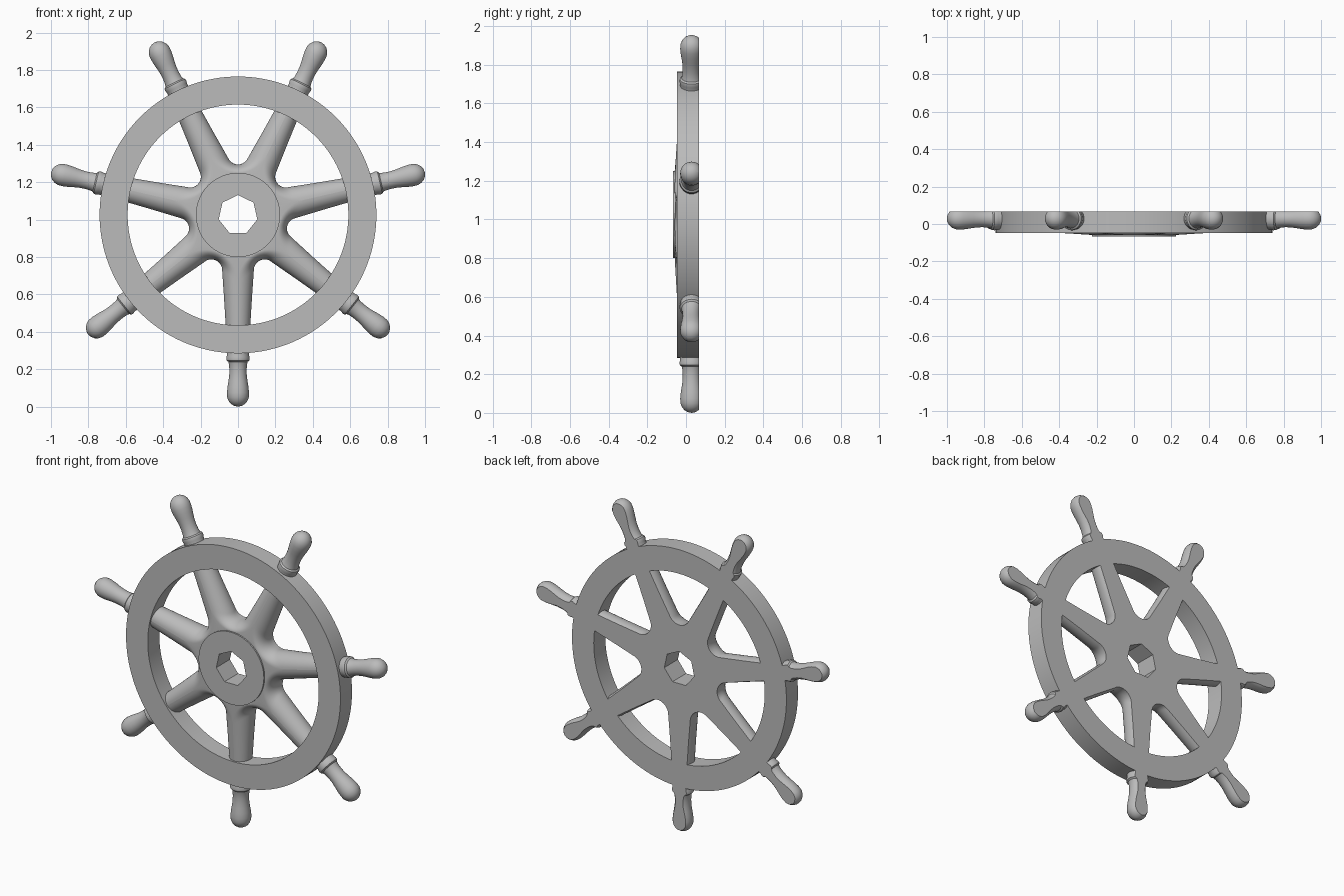
import bpy, bmesh
from math import sin, cos, pi, sqrt, radians, atan2, hypot
from mathutils import Matrix, Vector

if "Cube" in bpy.data.objects:
    bpy.data.objects.remove(bpy.data.objects["Cube"], do_unlink=True)

COUNT = 7                  # spokes and handles
STEP = 2 * pi / COUNT
HALF = STEP / 2
CENTRE = Vector((0, 0, 1.025))
BACK, RIM_FRONT, HUB_FRONT = 0.067, -0.047, -0.067
AXIS = 0.029               # depth of the spoke and handle axes
HUB_R, HOLE_R = 0.225, 0.106

grey = bpy.data.materials.new("plain_grey")
grey.use_nodes = True
colour = (0.5, 0.5, 0.5, 1)
grey.diffuse_color = colour
grey.node_tree.nodes["Principled BSDF"].inputs["Base Color"].default_value = colour


def finish(bm, name):
    bmesh.ops.remove_doubles(bm, verts=bm.verts, dist=1e-5)
    bmesh.ops.dissolve_degenerate(bm, edges=bm.edges, dist=1e-5)
    bmesh.ops.recalc_face_normals(bm, faces=bm.faces)
    mesh = bpy.data.meshes.new(name)
    bm.to_mesh(mesh)
    bm.free()
    mesh.materials.append(grey)
    obj = bpy.data.objects.new(name, mesh)
    obj.location = CENTRE
    bpy.context.collection.objects.link(obj)
    bpy.ops.object.select_all(action='DESELECT')
    bpy.context.view_layer.objects.active = obj
    obj.select_set(True)
    bpy.ops.object.shade_smooth_by_angle(angle=radians(35))
    return obj


def bridge(bm, loops, closed):
    """Join successive point loops with quads."""
    rings = [[bm.verts.new(p) for p in loop] for loop in loops]
    pairs = list(zip(rings, rings[1:]))
    if closed:
        pairs.append((rings[-1], rings[0]))
    for a, b in pairs:
        n = len(a)
        for i in range(n):
            j = (i + 1) % n
            bm.faces.new((a[i], a[j], b[j], b[i]))


def circle(radius, y, n=140):
    return [(radius * cos(2 * pi * i / n), y, radius * sin(2 * pi * i / n)) for i in range(n)]


# Rim: square-section ring
bm = bmesh.new()
bridge(bm, [circle(0.74, RIM_FRONT), circle(0.74, BACK),
            circle(0.59, BACK), circle(0.59, RIM_FRONT)], True)
finish(bm, "rim")


# Hub and spokes: stacked star outlines with filleted valleys
def spoke_radius(r):
    return 0.086 - 0.059 * (r - 0.25)


def section(r, tilt, back):
    """Half width and depth of the tapering round spoke."""
    R = spoke_radius(r)
    if back:
        d = (BACK - AXIS) * back
        return sqrt(R * R - d * d), AXIS + d
    return R * cos(tilt), AXIS - R * sin(tilt)


def star(tilt, back=0):
    s = sin(HALF)
    w = section(0.27, tilt, back)[0]
    valley = 0.27 - 0.045 * (1 - cos(tilt))
    fillet = (valley * s - w) / (1 - s)
    mid = valley + fillet
    gap = []                # (along valley line, across, depth)
    for i in range(-8, 9):
        a = (pi / 2 - HALF) * i / 8
        u, v = mid - fillet * cos(a), fillet * sin(a)
        gap.append((u, v, section(hypot(u, v), tilt, back)[1]))
    sides = []
    for r in (0.45, 0.6):
        w, y = section(r, tilt, back)
        sides.append((r * cos(HALF) + w * s, r * s - w * cos(HALF), y))
    gap = [(u, -v, y) for u, v, y in reversed(sides)] + gap + sides
    loop = []
    for k in range(COUNT):
        c, n = cos(pi / 2 + k * STEP), sin(pi / 2 + k * STEP)
        loop += [(u * c - v * n, y, u * n + v * c) for u, v, y in gap]
    return loop


def hole_radius(angle):
    off = (angle - pi / 2) % STEP - HALF
    return HOLE_R * cos(HALF) / cos(off)


def inward(outline, radius, y):
    """Project an outline to a smaller one along the same directions."""
    out = []
    for x, _, z in outline:
        a = atan2(z, x)
        r = radius(a)
        out.append((r * cos(a), y, r * sin(a)))
    return out


tilts = [pi / 2 * i / 10 for i in range(10, -1, -1)]
layers = [star(t) for t in tilts] + [star(0, b) for b in (0.35, 0.7, 1)]
hub = [inward(layers[-1], hole_radius, BACK),
       inward(layers[-1], hole_radius, HUB_FRONT),
       inward(layers[0], lambda a: HUB_R, HUB_FRONT),
       inward(layers[0], lambda a: HUB_R, -0.058)]
bm = bmesh.new()
bridge(bm, layers + hub, True)
finish(bm, "hub_and_spokes")

# Handles: turned profile (distance from centre, radius), flat at the back
PROFILE = [(0.735, 0), (0.735, 0.059), (0.755, 0.06), (0.765, 0.063), (0.778, 0.061),
           (0.785, 0.052), (0.80, 0.048), (0.83, 0.046), (0.86, 0.047), (0.89, 0.051),
           (0.92, 0.056), (0.95, 0.059), (0.975, 0.058), (0.995, 0.05), (1.01, 0.038),
           (1.021, 0.02), (1.025, 0)]
for k in range(COUNT):
    bm = bmesh.new()
    bridge(bm, [[(rad * cos(2 * pi * i / 32), AXIS + rad * sin(2 * pi * i / 32), -d)
                 for i in range(32)] for d, rad in PROFILE], False)
    bmesh.ops.remove_doubles(bm, verts=bm.verts, dist=1e-5)
    geom = bm.verts[:] + bm.edges[:] + bm.faces[:]
    cut = bmesh.ops.bisect_plane(bm, geom=geom, plane_co=(0, BACK, 0),
                                 plane_no=(0, 1, 0), clear_outer=True)
    edges = [e for e in cut["geom_cut"] if isinstance(e, bmesh.types.BMEdge)]
    bmesh.ops.contextual_create(bm, geom=edges)
    bmesh.ops.rotate(bm, verts=bm.verts, cent=(0, 0, 0), matrix=Matrix.Rotation(k * STEP, 3, 'Y'))
    finish(bm, f"handle_{k + 1}")
